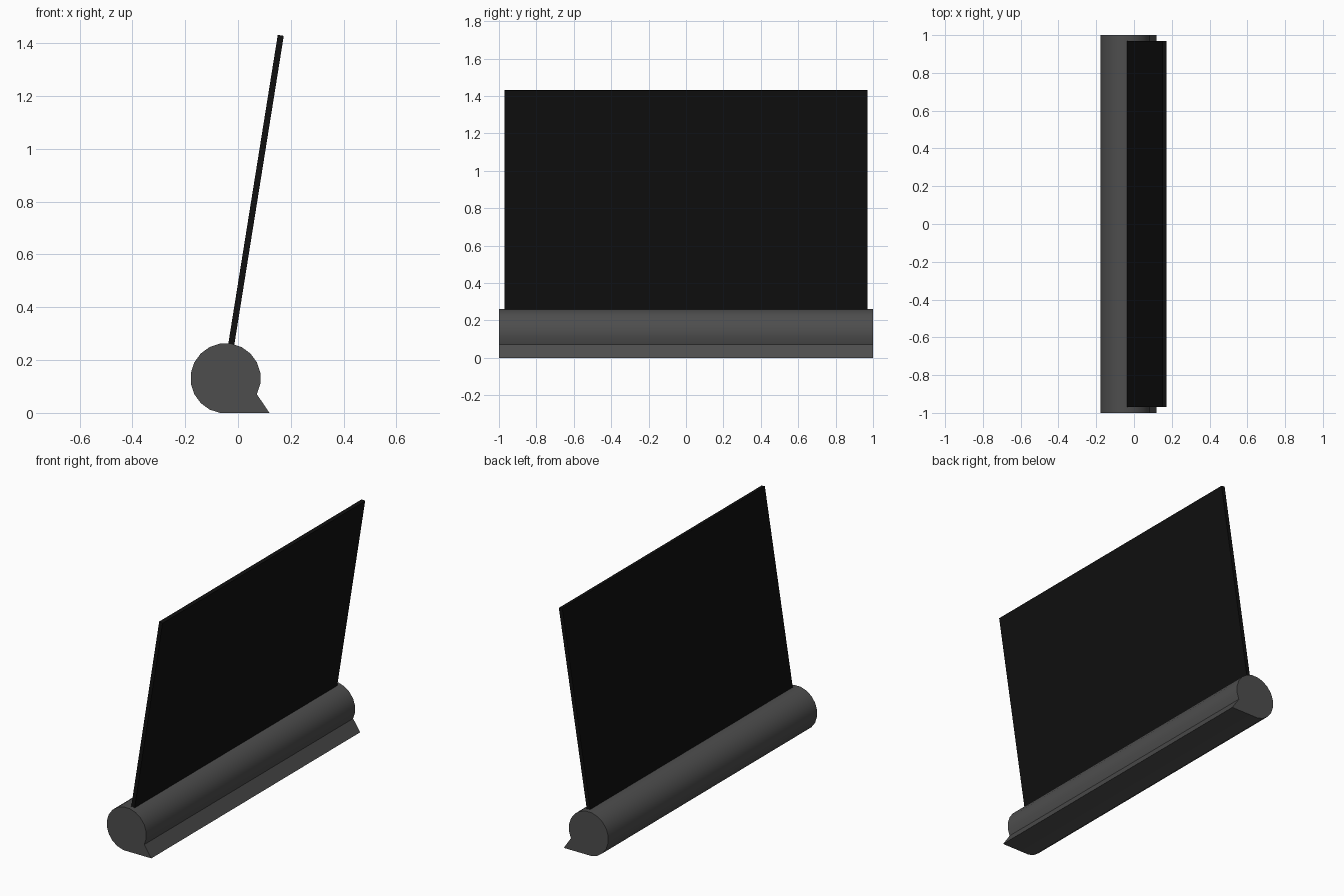
import bpy, bmesh
from math import sin, cos, radians, atan2
from mathutils import Vector

if "Cube" in bpy.data.objects:
    bpy.data.objects.remove(bpy.data.objects["Cube"])


def material(name, value):
    m = bpy.data.materials.new(name)
    m.diffuse_color = (value, value, value, 1)
    m.use_nodes = True
    m.node_tree.nodes["Principled BSDF"].inputs["Base Color"].default_value = m.diffuse_color
    return m


def extrude_profile(name, points, half_length, mat):
    """Extrude an x-z profile along y, centred on y = 0."""
    bm = bmesh.new()
    face = bm.faces.new([bm.verts.new((x, -half_length, z)) for x, z in points])
    result = bmesh.ops.extrude_face_region(bm, geom=[face])
    verts = [v for v in result["geom"] if isinstance(v, bmesh.types.BMVert)]
    bmesh.ops.translate(bm, verts=verts, vec=(0, 2 * half_length, 0))
    bmesh.ops.recalc_face_normals(bm, faces=bm.faces)
    mesh = bpy.data.meshes.new(name)
    bm.to_mesh(mesh)
    bm.free()
    obj = bpy.data.objects.new(name, mesh)
    bpy.context.collection.objects.link(obj)
    mesh.materials.append(mat)
    return obj


# Roller housing: 20-sided round with a pointed foot lip at the lower right
cx, cz, r = -0.047, 0.131, 0.133
profile = [(cx + r * cos(radians(a)), cz + r * sin(radians(a)))
           for a in range(-27, 262, 18)]
profile = [(x, max(z, 0)) for x, z in profile] + [(0.119, 0)]
housing = extrude_profile("roller_housing", profile, 1.0,
                          material("dark_grey", 0.075))
bpy.context.view_layer.objects.active = housing
housing.select_set(True)
bpy.ops.object.shade_smooth_by_angle(angle=radians(30))

# Leaning screen panel rising out of the housing
low, high = Vector((-0.035, 0.20)), Vector((0.162, 1.43))
d = (high - low).normalized()
side = Vector((d.y, -d.x)) * 0.0115
extrude_profile("screen_panel", [low - side, low + side, high + side, high - side],
                0.97, material("black", 0.005))
